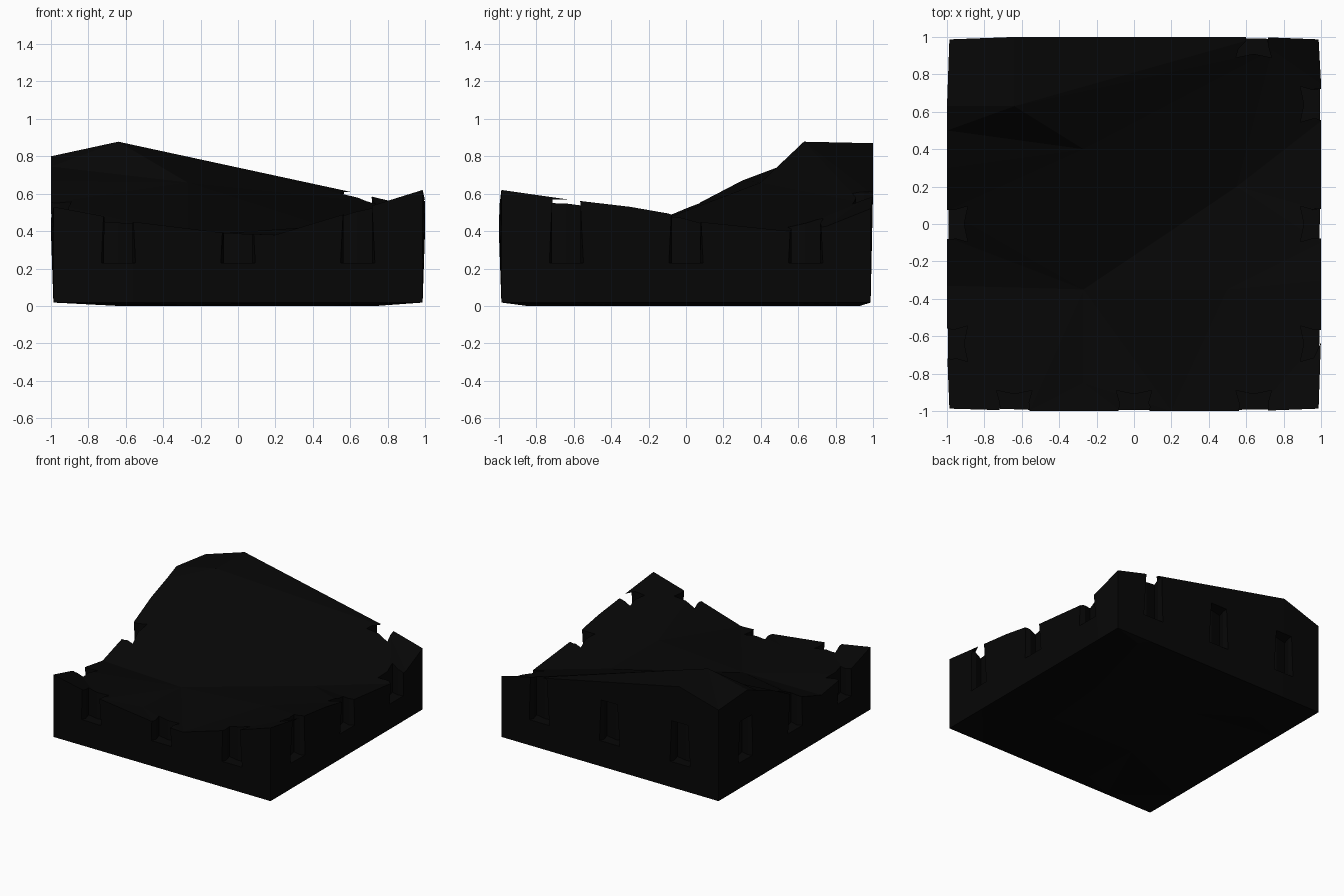
import bpy, bmesh
from math import pi
from mathutils import Vector, Matrix
from mathutils.geometry import delaunay_2d_cdt

if "Cube" in bpy.data.objects:
    bpy.data.objects.remove(bpy.data.objects["Cube"])

C = 0.987   # corners sit slightly inside the edges

# Rim heights: (position along edge, height)
corners = [(-C, -C, .53), (C, -C, .62), (C, C, .52), (-C, C, .765)]
front = [(-.56, .45), (-.07, .39), (.2, .38), (.65, .515)]
right = [(-.6, .565), (-.3, .53), (-.1, .495), (.07, .45), (.55, .40), (.75, .425)]
back = [(-.64, .87), (.67, .595)]
left = [(-.66, .44), (-.33, .39), (-.07, .475), (.07, .55), (.3, .67), (.5, .745), (.63, .80)]
points = (corners + [(t, -1, z) for t, z in front] + [(1, t, z) for t, z in right]
          + [(t, 1, z) for t, z in back] + [(-1, t, z) for t, z in left])

# Hill, ridge and valley points inside the tile
points += [(-.64, .63, .878), (.74, .93, .555), (-.27, .4, .66), (-.27, -.35, .375),
           (.55, .2, .395), (-.27, -.85, .40), (.5, -.35, .43)]


def find(x, y):
    return min(range(len(points)), key=lambda i: (points[i][0] - x) ** 2 + (points[i][1] - y) ** 2)


# Crease lines: plateau edge, ridge, hill foot, valley
lines = [(-1, .63, -.64, .63), (-.64, .63, .74, .93), (-.64, .63, -.64, 1), (-.27, .4, .74, .93),
         (-1, .5, -.27, .4), (-1, -.33, -.27, -.35), (-.27, -.35, .55, .2), (.55, .2, 1, .55)]
edges = [(find(a, b), find(c, d)) for a, b, c, d in lines]
result = delaunay_2d_cdt([Vector(p[:2]) for p in points], edges, [], 0, 1e-5)

# Terrain block: triangulated surface extruded down to a slightly bowed base
bm = bmesh.new()
verts = [bm.verts.new((p.x, p.y, points[find(p.x, p.y)][2])) for p in result[0]]
for f in result[2]:
    bm.faces.new([verts[i] for i in f])
new = bmesh.ops.extrude_face_region(bm, geom=bm.faces[:])["geom"]
for v in [g for g in new if isinstance(g, bmesh.types.BMVert)]:
    rim = max(abs(v.co.x), abs(v.co.y)) > .98
    v.co.x = max(-C, min(C, v.co.x))
    v.co.y = max(-C, min(C, v.co.y))
    v.co.z = .018 if rim else 0
bmesh.ops.recalc_face_normals(bm, faces=bm.faces[:])
mesh = bpy.data.meshes.new("terrain_tile")
bm.to_mesh(mesh)
bm.free()
tile = bpy.data.objects.new("terrain_tile", mesh)
bpy.context.collection.objects.link(tile)


# Dovetail clip slots, three on each side; the mouth widens towards the bottom
def profile(mouth):
    half = [(mouth, -1.05), (mouth, -.99), (.076, -.955), (.095, -.89)]
    return half + [(0, -.91)] + [(-x, y) for x, y in reversed(half)]


bm = bmesh.new()
for side in range(4):
    rot = Matrix.Rotation(side * pi / 2, 4, 'Z')
    for offset in (-.64, 0, .64):
        top = .61 if (side, offset) == (2, -.64) else .57
        rings = [[bm.verts.new(rot @ Vector((x + offset, y, z))) for x, y in profile(mouth)]
                 for z, mouth in ((.23, .092), (top, .074))]
        bm.faces.new(rings[0])
        bm.faces.new(rings[1])
        n = len(rings[0])
        for i in range(n):
            j = (i + 1) % n
            bm.faces.new((rings[0][i], rings[0][j], rings[1][j], rings[1][i]))
bmesh.ops.recalc_face_normals(bm, faces=bm.faces[:])
cut_mesh = bpy.data.meshes.new("slot_cutter")
bm.to_mesh(cut_mesh)
bm.free()
cutter = bpy.data.objects.new("slot_cutter", cut_mesh)
bpy.context.collection.objects.link(cutter)
cutter.hide_render = True

mod = tile.modifiers.new("slots", 'BOOLEAN')
mod.object = cutter
mod.solver = 'EXACT'
bpy.context.view_layer.objects.active = tile
tile.select_set(True)
bpy.ops.object.modifier_apply(modifier=mod.name)
bpy.data.objects.remove(cutter)

# Black finish
mat = bpy.data.materials.new("black")
mat.diffuse_color = (.002, .002, .002, 1)
mat.use_nodes = True
mat.node_tree.nodes["Principled BSDF"].inputs["Base Color"].default_value = mat.diffuse_color
tile.data.materials.clear()
tile.data.materials.append(mat)
